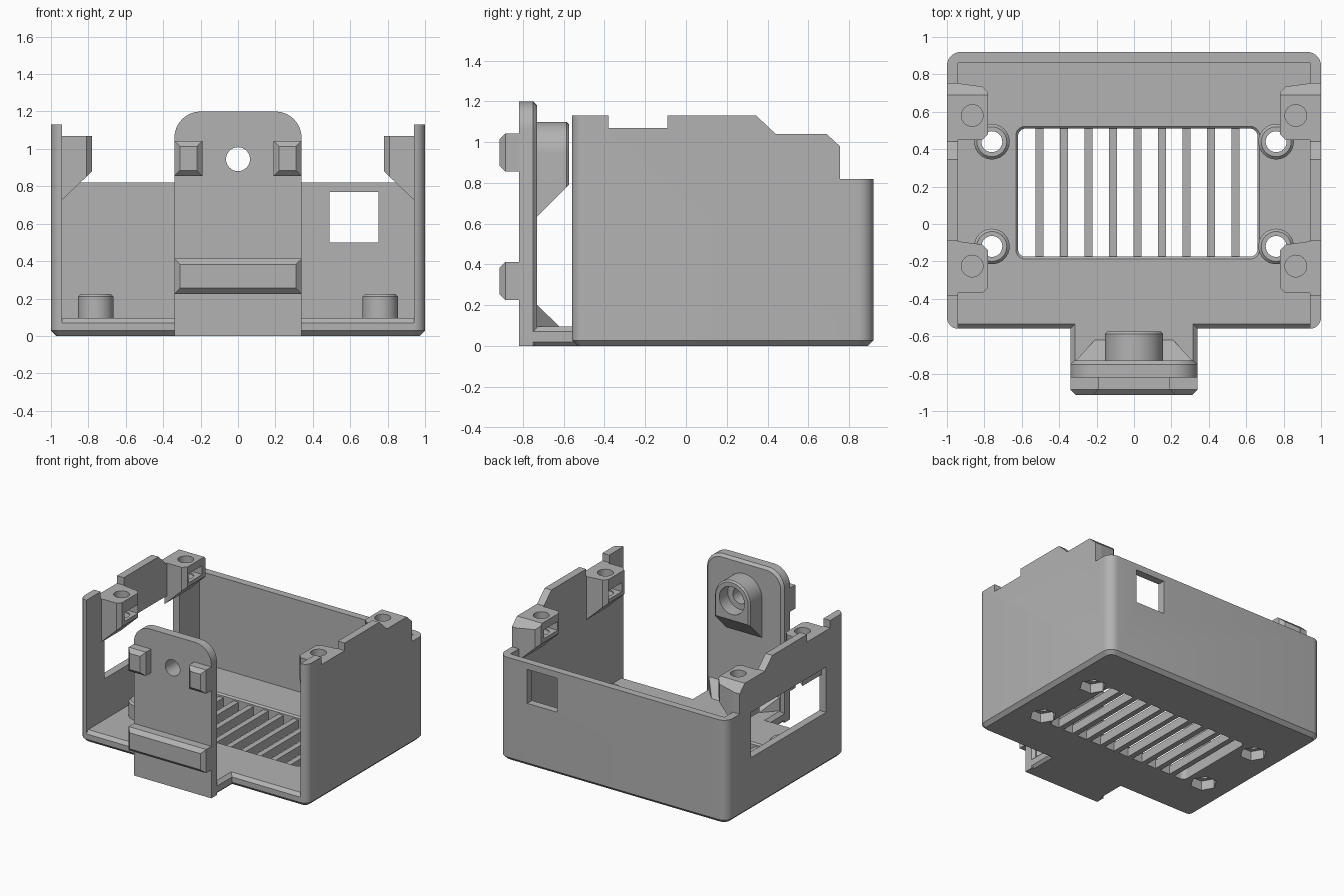
import bpy, bmesh
from math import sin, cos, pi

if "Cube" in bpy.data.objects:
    bpy.data.objects.remove(bpy.data.objects["Cube"])

grey = bpy.data.materials.new("plain_grey")
grey.use_nodes = True
COLOUR = (0.45, 0.45, 0.45, 1)
grey.diffuse_color = COLOUR
grey.node_tree.nodes["Principled BSDF"].inputs["Base Color"].default_value = COLOUR


def prism(name, pts, axis, lo, hi, chamfer_lo=0, chamfer_hi=0):
    """Extrude a 2D outline along an axis, with optional chamfered end caps."""
    place = {"x": lambda a, b, h: (h, a, b),
             "y": lambda a, b, h: (a, h, b),
             "z": lambda a, b, h: (a, b, h)}[axis]
    k = "xyz".index(axis)
    bm = bmesh.new()
    face = bm.faces.new([bm.verts.new(place(a, b, lo)) for a, b in pts])
    ext = bmesh.ops.extrude_face_region(bm, geom=[face], use_keep_orig=True)
    for v in ext["geom"]:
        if isinstance(v, bmesh.types.BMVert):
            v.co[k] = hi
    bmesh.ops.recalc_face_normals(bm, faces=bm.faces)
    for level, size in ((lo, chamfer_lo), (hi, chamfer_hi)):
        if size:
            rim = [e for e in bm.edges
                   if all(abs(v.co[k] - level) < 1e-5 for v in e.verts)]
            bmesh.ops.bevel(bm, geom=rim, offset=size, segments=1, affect="EDGES")
    mesh = bpy.data.meshes.new(name)
    bm.to_mesh(mesh)
    bm.free()
    mesh.materials.append(grey)
    ob = bpy.data.objects.new(name, mesh)
    bpy.context.collection.objects.link(ob)
    return ob


def combine(target, tool, operation="DIFFERENCE"):
    """Apply a boolean and discard the tool."""
    mod = target.modifiers.new("bool", "BOOLEAN")
    mod.object, mod.operation, mod.solver = tool, operation, "EXACT"
    bpy.context.view_layer.objects.active = target
    bpy.ops.object.modifier_apply(modifier=mod.name)
    bpy.data.objects.remove(tool)


def rect(a0, a1, b0, b1):
    return [(a0, b0), (a1, b0), (a1, b1), (a0, b1)]


def circle(a, b, r, n=32):
    return [(a + r * cos(2 * pi * i / n), b + r * sin(2 * pi * i / n)) for i in range(n)]


def rounded(a0, a1, b0, b1, r_low, r_high, n=8):
    """Rectangle with separate corner radii for the low-b and high-b corners."""
    pts = []
    for sa, sb, start in ((1, 1, 0), (-1, 1, 1), (-1, -1, 2), (1, -1, 3)):
        r = r_high if sb > 0 else r_low
        if r == 0:
            pts.append((a1 if sa > 0 else a0, b0))
            continue
        ca = a1 - r if sa > 0 else a0 + r
        cb = b1 - r if sb > 0 else b0 + r
        for i in range(n + 1):
            t = (start + i / n) * pi / 2
            pts.append((ca + r * cos(t), cb + r * sin(t)))
    return pts


# Stepped outline of the side walls (y, z)
SIDE = [(-.6, -.1), (1, -.1), (1, .82), (.755, .82), (.755, .98), (.69, 1.04),
        (.44, 1.04), (.345, 1.13), (-.09, 1.13), (-.09, 1.07), (-.38, 1.07),
        (-.38, 1.13), (-.6, 1.13)]


def trim_to_side(ob):
    combine(ob, prism("trim", SIDE, "x", -1.5, 1.5), "INTERSECT")


# Case body: floor, back wall and two side walls, open at the front
body = prism("case_body", rounded(-1, 1, -.56, .92, .06, .075), "z", 0, 1.3, chamfer_lo=.028)
cavity = [(-.6, .03), (-.535, .095), (.86, .095), (.86, 2), (-.6, 2)]
combine(body, prism("cavity", cavity, "x", -.94, .94))
trim_to_side(body)

# Front tongue of the floor that carries the clip plate
tongue = [(-.32, 0), (.32, 0), (.34, .02), (.34, .07), (.315, .095),
          (-.315, .095), (-.34, .07), (-.34, .02)]
combine(body, prism("tongue", tongue, "y", -.78, -.5), "UNION")

# Openings in the back wall, right wall and floor
combine(body, prism("back_hole", rect(.49, .75, .5, .77), "y", .8, 1))
combine(body, prism("side_hole", rect(-.33, .61, .42, .78), "x", -1.1, -.9))
combine(body, prism("vent", rounded(-.62, .66, -.175, .51, .04, .04), "z", -.1, .3))
combine(body, prism("vent_rim", rounded(-.632, .672, -.187, .522, .05, .05),
                    "z", .079, .3, chamfer_lo=.016))

# Vent slats
for i in range(9):
    x = -.505 + i * .131
    prism("vent_slat", rect(x - .022, x + .022, -.18, .515), "z", 0, .07)

for side in (-1, 1):
    # Floor posts with a through hole and a hexagonal nut pocket beneath
    for y in (.44, -.12):
        x = side * .76
        post = prism("floor_post", circle(x, y, .095), "z", .05, .225, chamfer_hi=.015)
        for ob in (body, post):
            combine(ob, prism("bore", circle(x, y, .056), "z", -.1, .4))
            combine(ob, prism("nut_pocket", circle(x, y, .098, 6), "z", -.1, .075))

    # Screw lugs on the side walls, sloped underneath, with nut slots
    for y0, y1, yc in ((-.37, -.09, -.225), (.45, .755, .58)):
        foot = [(.96, y0), (.81, y0), (.78, y0 + .03), (.78, y1 - .05), (.81, y1 - .02), (.96, y1)]
        lug = prism("screw_lug", [(side * a, b) for a, b in foot], "z", .6, 1.2)
        slope = [(.98, .69), (.78, .88), (.7, .95), (.7, 1.3), (.98, 1.3)]
        combine(lug, prism("slope", [(side * a, b) for a, b in slope], "y", -1, 1), "INTERSECT")
        trim_to_side(lug)
        combine(lug, prism("screw_hole", circle(side * .865, yc, .058), "z", .9, 1.3))
        slot = sorted((side * .7, side * .925))
        combine(lug, prism("nut_slot", rect(yc - .085, yc + .085, .91, .98), "x", *slot))

# Clip plate
plate = prism("clip_plate", rounded(-.34, .34, 0, 1.2, 0, .14), "y", -.82, -.73, chamfer_hi=.02)

# Boss behind the plate: round top, straight sides, sloped underside
arc = [(.155 * cos(pi * i / 24), .945 + .155 * sin(pi * i / 24)) for i in range(25)]
boss = prism("clip_boss", arc + [(-.155, .6), (.155, .6)], "y", -.75, -.575, chamfer_hi=.012)
wedge = [(-.8, .565), (-.73, .635), (-.5, .865), (-.5, 1.3), (-.8, 1.3)]
combine(boss, prism("wedge", wedge, "x", -.5, .5), "INTERSECT")
combine(boss, prism("counterbore", circle(0, .945, .11), "y", -.68, -.4))
for ob in (plate, boss):
    combine(ob, prism("screw_bore", circle(0, .945, .064), "y", -1, -.4))

# Clip lugs and bar on the front of the plate
prism("clip_bar", rect(-.34, .34, .225, .413), "y", -.915, -.8, chamfer_lo=.03)
for x0, x1 in ((-.34, -.19), (.19, .34)):
    prism("clip_lug", rect(x0, x1, .855, 1.043), "y", -.915, -.8, chamfer_lo=.03)

# Sloped foot brace behind the plate, tapering at both ends
brace = prism("foot_brace", [(-.74, .09), (-.615, .09), (-.74, .21)], "x", -.32, .32)
for v in brace.data.vertices:
    if v.co.y > -.65:
        v.co.x *= .64

# Smooth the rounded parts, keep hard edges sharp
bpy.ops.object.select_all(action="DESELECT")
for ob in bpy.context.collection.objects:
    if ob.type == "MESH" and grey.name in ob.data.materials:
        ob.select_set(True)
        bpy.context.view_layer.objects.active = ob
bpy.ops.object.shade_smooth_by_angle(angle=pi / 6)
